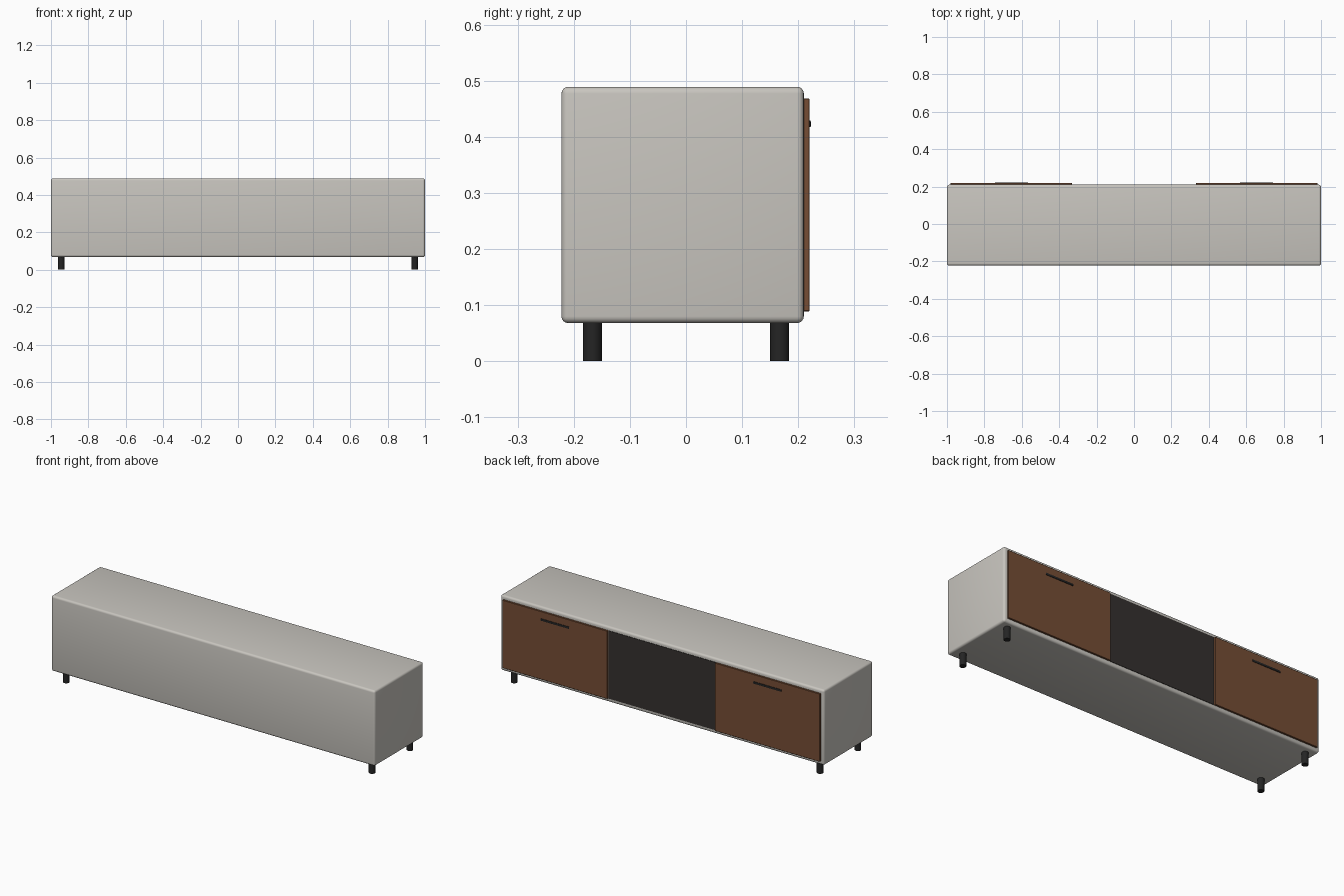
import bpy

if "Cube" in bpy.data.objects:
    bpy.data.objects.remove(bpy.data.objects["Cube"])


def material(name, rgb):
    m = bpy.data.materials.new(name)
    m.diffuse_color = (*rgb, 1)
    m.use_nodes = True
    m.node_tree.nodes["Principled BSDF"].inputs["Base Color"].default_value = m.diffuse_color
    return m


stone = material("warm_grey", (0.58, 0.56, 0.52))
wood = material("walnut", (0.18, 0.075, 0.035))
dark = material("dark_panel", (0.035, 0.03, 0.028))
black = material("black", (0.018, 0.018, 0.018))


def box(name, x, y, z, mat, bevel=0.0, segments=3):
    """Box from (min, max) ranges, with optional rounded edges."""
    bpy.ops.mesh.primitive_cube_add(size=1, location=[sum(r) / 2 for r in (x, y, z)])
    ob = bpy.context.object
    ob.name = name
    ob.scale = [r[1] - r[0] for r in (x, y, z)]
    bpy.ops.object.transform_apply(location=False, rotation=False, scale=True)
    ob.data.materials.append(mat)
    if bevel:
        mod = ob.modifiers.new("round_edges", 'BEVEL')
        mod.width, mod.segments = bevel, segments
        bpy.ops.object.modifier_apply(modifier=mod.name)
        bpy.ops.object.shade_smooth_by_angle()
    return ob


# Cabinet body
box("cabinet_body", (-1, 1), (-0.222, 0.21), (0.068, 0.489), stone, 0.012, 4)

# Central panel, almost flush with the body
box("centre_panel", (-0.328, 0.328), (0.2, 0.2125), (0.089, 0.468), dark)

# Outer doors with bar handles
for side, label in ((-1, "left"), (1, "right")):
    cx = side * 0.656
    box(label + "_door", (cx - 0.324, cx + 0.324), (0.2, 0.22), (0.089, 0.468), wood, 0.001, 1)
    box(label + "_handle", (cx - 0.088, cx + 0.088), (0.212, 0.2225), (0.417, 0.429), black, 0.002, 2)

# Round legs
for x, xl in ((-0.945, "left"), (0.945, "right")):
    for y, yl in ((-0.167, "front"), (0.167, "back")):
        bpy.ops.mesh.primitive_cylinder_add(vertices=24, radius=0.017, depth=0.075,
                                            location=(x, y, 0.0375))
        leg = bpy.context.object
        leg.name = f"{yl}_{xl}_leg"
        leg.data.materials.append(black)
        bpy.ops.object.shade_smooth_by_angle()
